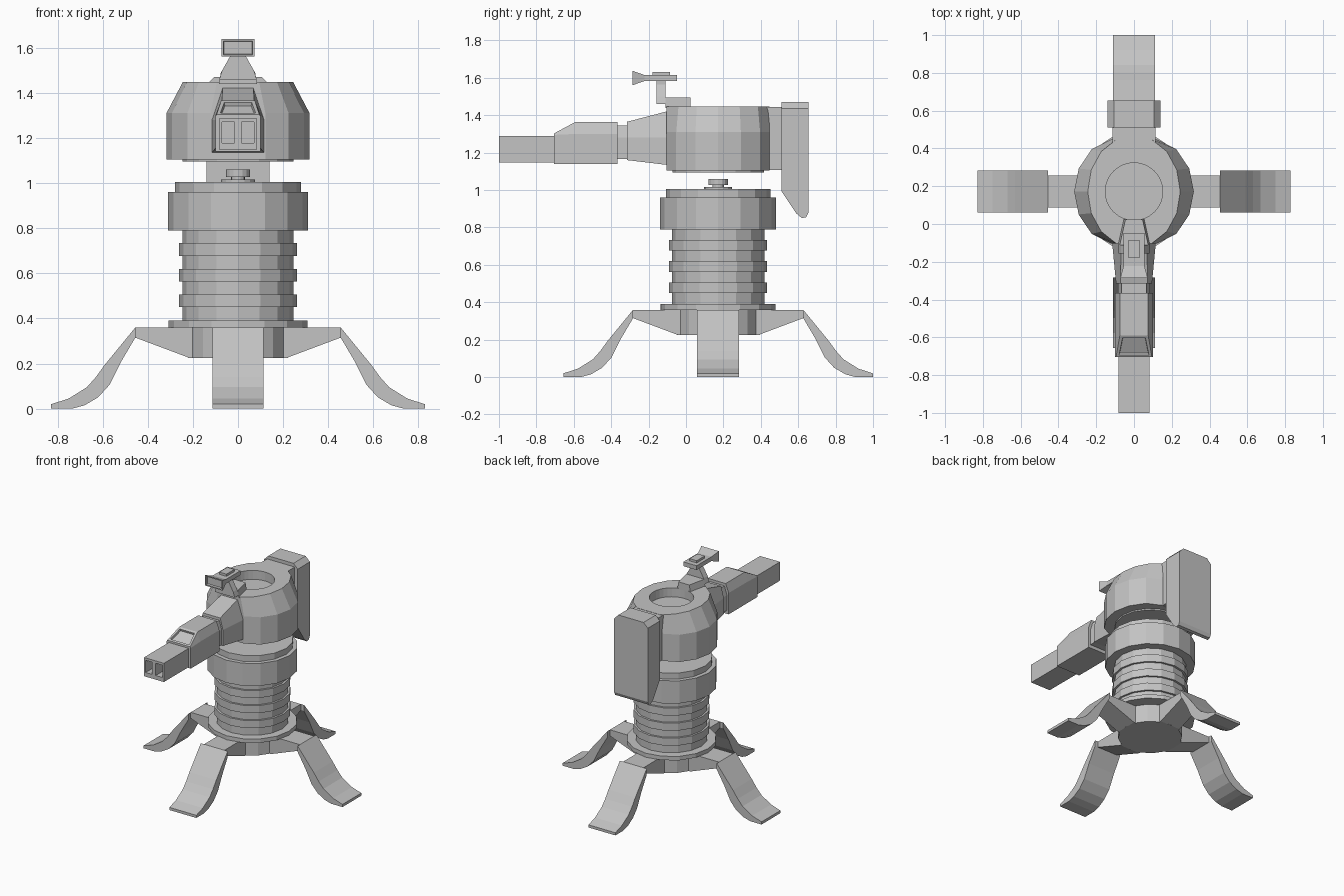
import bpy, bmesh
from math import sin, cos, pi
from mathutils import Matrix, Vector

if "Cube" in bpy.data.objects:
    bpy.data.objects.remove(bpy.data.objects["Cube"])

CY = 0.172  # y of the turret axis

grey = bpy.data.materials.new("plain_grey")
grey.use_nodes = True
grey.diffuse_color = (0.55, 0.55, 0.55, 1)
grey.node_tree.nodes["Principled BSDF"].inputs["Base Color"].default_value = (0.55, 0.55, 0.55, 1)


def loft(name, rings):
    """Skin a list of equal-length point rings and cap both ends."""
    bm = bmesh.new()
    rows = [[bm.verts.new(p) for p in ring] for ring in rings]
    n = len(rows[0])
    for a, b in zip(rows, rows[1:]):
        for i in range(n):
            j = (i + 1) % n
            bm.faces.new((a[i], a[j], b[j], b[i]))
    bm.faces.new(rows[0])
    bm.faces.new(rows[-1])
    bmesh.ops.recalc_face_normals(bm, faces=bm.faces[:])
    mesh = bpy.data.meshes.new(name)
    bm.to_mesh(mesh)
    bm.free()
    mesh.materials.append(grey)
    ob = bpy.data.objects.new(name, mesh)
    bpy.context.collection.objects.link(ob)
    return ob


def circle(rx, z, ry=None, clip=9, n=16):
    ry = ry or rx
    return [(rx * cos(2 * pi * i / n),
             CY + max(-clip, min(clip, ry * sin(2 * pi * i / n))), z) for i in range(n)]


def lathe(name, profile, n=16):
    return loft(name, [circle(r, z, n=n) for r, z in profile])


def side_prism(name, profile, half):
    """Extrude a (y, z) side profile across x."""
    return loft(name, [[(x, y, z) for y, z in profile] for x in (-half, half)])


def box(name, x0, x1, y0, y1, z0, z1):
    return loft(name, [[(x0, y, z0), (x1, y, z0), (x1, y, z1), (x0, y, z1)] for y in (y0, y1)])


def section(y, z0, zm, z1, w, wt):
    """Six-sided gun section: upright sides below, leaning in above zm."""
    return [(-w, y, z0), (w, y, z0), (w, y, zm), (wt, y, z1), (-wt, y, z1), (-w, y, zm)]


def cut(ob, cutter):
    mod = ob.modifiers.new("cut", "BOOLEAN")
    mod.operation = "DIFFERENCE"
    mod.solver = "EXACT"
    mod.object = cutter
    bpy.context.view_layer.objects.active = ob
    bpy.ops.object.modifier_apply(modifier=mod.name)
    bpy.data.objects.remove(cutter)


def sink(ob, direction, inset, depth):
    """Inset the face that looks most along a direction and push it in."""
    bm = bmesh.new()
    bm.from_mesh(ob.data)
    bm.normal_update()
    d = Vector(direction).normalized()
    face = max(bm.faces, key=lambda f: f.normal.dot(d))
    bmesh.ops.inset_region(bm, faces=[face], thickness=inset)
    bmesh.ops.inset_region(bm, faces=[face], thickness=0.004, depth=-depth)
    bm.to_mesh(ob.data)
    bm.free()


# Base hub and its disc
lathe("base_hub", [(0.22, 0.225), (0.22, 0.36)])
lathe("base_disc", [(0.307, 0.36), (0.307, 0.39)])

# Four legs: a root bracket and a curved foot, turned about the axis
root = [(0.1, 0.225), (0.215, 0.225), (0.455, 0.315), (0.455, 0.36), (0.1, 0.36)]
foot = [(0.455, 0.36), (0.59, 0.195), (0.63, 0.14), (0.67, 0.095), (0.75, 0.045), (0.828, 0.02),
        (0.828, 0), (0.735, 0), (0.68, 0.015), (0.62, 0.05), (0.57, 0.105), (0.52, 0.205),
        (0.455, 0.315)]
for i, side in enumerate(("back", "right", "front", "left")):
    for part, profile, half in (("root", root, 0.085), ("foot", foot, 0.112)):
        leg = side_prism(f"{side}_leg_{part}", profile, half)
        leg.data.transform(Matrix.Translation((0, CY, 0)) @ Matrix.Rotation(i * pi / 2, 4, "Z"))

# Ribbed column
ribs = [(0.247, 0.39)]
for z in (0.45, 0.563, 0.677):
    ribs += [(0.247, z), (0.262, z), (0.262, z + 0.057), (0.247, z + 0.057)]
lathe("ribbed_column", ribs + [(0.247, 0.79)])
lathe("column_collar", [(0.31, 0.79), (0.31, 0.96), (0.28, 0.96), (0.28, 1.005)])
lathe("pivot_knob", [(0.075, 1.005), (0.075, 1.015), (0.03, 1.015), (0.03, 1.027),
                     (0.053, 1.027), (0.053, 1.06)])

# Turret head: round sides, flat front and back, round well on top
head = loft("turret_head", [circle(0.245, 1.095, clip=0.275), circle(0.245, 1.105, clip=0.275),
                            circle(0.317, 1.105, clip=0.275), circle(0.317, 1.31, clip=0.275),
                            circle(0.245, 1.447, ry=0.3, clip=0.275)])
cut(head, lathe("well_cutter", [(0.152, 1.38), (0.152, 1.6)], n=32))

# Rear pack and its bracket
box("pack_bracket", -0.115, 0.115, 0.4, 0.515, 1.108, 1.445)
pack = side_prism("rear_pack", [(0.51, 1.47), (0.655, 1.47), (0.655, 0.88), (0.643, 0.855),
                                (0.62, 0.85), (0.59, 0.875), (0.51, 0.995)], 0.14)
bm = bmesh.new()
bm.from_mesh(pack.data)
corners = [e for e in bm.edges if all(v.co.z > 1.46 for v in e.verts)
           and abs(e.verts[0].co.x - e.verts[1].co.x) < 0.01]
bmesh.ops.bevel(bm, geom=corners, offset=0.035, segments=1, affect="EDGES")
bm.to_mesh(pack.data)
bm.free()

# Gun: neck, joint, body and twin-bore barrel
loft("gun_neck", [section(-0.05, 1.13, 1.28, 1.43, 0.12, 0.065),
                  section(-0.105, 1.135, 1.28, 1.42, 0.115, 0.068),
                  section(-0.315, 1.16, 1.28, 1.365, 0.095, 0.072)])
loft("gun_joint", [section(y, 1.165, 1.28, 1.345, 0.085, 0.065) for y in (-0.3, -0.38)])
body = loft("gun_body", [section(-0.365, 1.14, 1.3, 1.365, 0.1, 0.075),
                         section(-0.59, 1.14, 1.3, 1.365, 0.1, 0.075),
                         section(-0.705, 1.14, 1.295, 1.303, 0.1, 0.095)])
sink(body, (0, -0.5, 1), 0.022, 0.015)
barrel = box("gun_barrel", -0.083, 0.083, -1, -0.69, 1.147, 1.288)
for s in (-1, 1):
    x0, x1 = sorted((s * 0.015, s * 0.07))
    cut(barrel, box("bore_cutter", x0, x1, -1.1, -0.92, 1.178, 1.27))

# Sight: mount, stand, flared body and top plate
loft("sight_mount", [[(-w, y, 1.44), (w, y, 1.44), (w - 0.01, y, 1.495), (0.01 - w, y, 1.495)]
                     for y, w in ((-0.11, 0.085), (0.025, 0.055))])
loft("sight_stand", [[(-w, -0.157, z), (w, -0.157, z), (w, -0.11, z), (-w, -0.11, z)]
                     for z, w in ((1.46, 0.083), (1.5, 0.07), (1.565, 0.033), (1.59, 0.033))])
sight = loft("sight_body", [[(-w, y, z0), (w, y, z0), (w, y, z1), (-w, y, z1)]
                            for y, w, z0, z1 in ((-0.287, 0.073, 1.56, 1.638),
                                                 (-0.222, 0.055, 1.583, 1.615),
                                                 (-0.047, 0.055, 1.583, 1.615))])
sink(sight, (0, -1, 0), 0.012, 0.015)
box("sight_top_plate", -0.03, 0.03, -0.18, -0.085, 1.61, 1.632)
